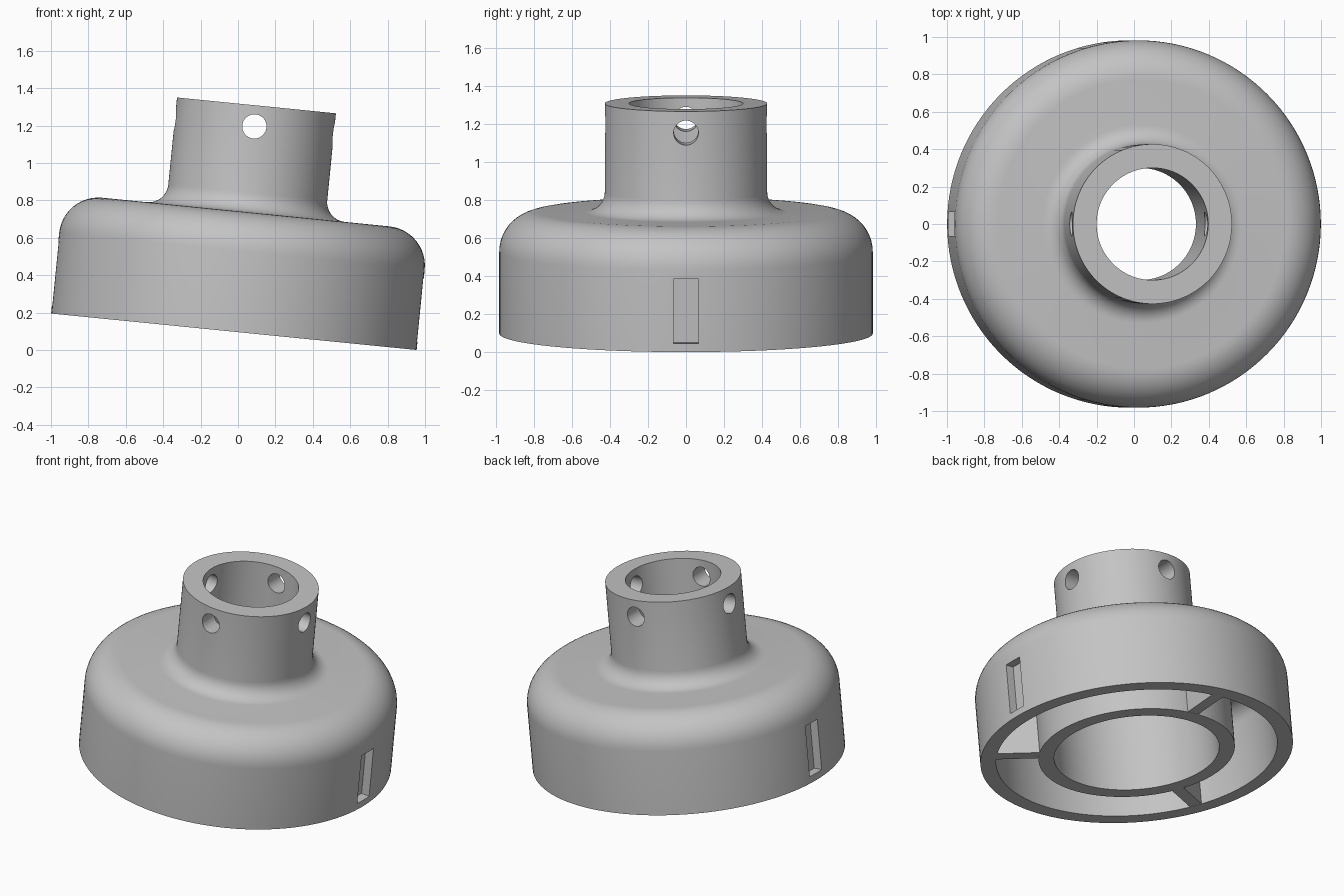
import bpy, bmesh, math
from mathutils import Matrix, Vector

if "Cube" in bpy.data.objects:
    bpy.data.objects.remove(bpy.data.objects["Cube"])

TILT = math.atan2(0.195, 1.955)
FRAME = Matrix.Translation((-0.022, 0, 0.0975)) @ Matrix.Rotation(TILT, 4, 'Y')

grey = bpy.data.materials.new("plain_grey")
grey.use_nodes = True
grey.diffuse_color = (0.55, 0.55, 0.55, 1)
grey.node_tree.nodes["Principled BSDF"].inputs["Base Color"].default_value = (0.55, 0.55, 0.55, 1)


def finish(bm, name):
    """Turn a bmesh into an object standing in the tilted frame."""
    bmesh.ops.recalc_face_normals(bm, faces=bm.faces)
    mesh = bpy.data.meshes.new(name)
    bm.to_mesh(mesh)
    bm.free()
    mesh.materials.append(grey)
    ob = bpy.data.objects.new(name, mesh)
    bpy.context.collection.objects.link(ob)
    ob.matrix_world = FRAME
    return ob


def arc(cx, cz, r, start, end, n=12):
    angles = [math.radians(start + (end - start) * i / n) for i in range(n + 1)]
    return [(cx + r * math.cos(a), cz + r * math.sin(a)) for a in angles]


def revolve(profile, name, steps=128):
    bm = bmesh.new()
    verts = [bm.verts.new((r, 0, z)) for r, z in profile]
    edges = [bm.edges.new((v, verts[i - 1])) for i, v in enumerate(verts)]
    bmesh.ops.spin(bm, geom=verts + edges, cent=(0, 0, 0), axis=(0, 0, 1),
                   angle=math.tau, steps=steps)
    bmesh.ops.remove_doubles(bm, verts=bm.verts, dist=1e-5)
    return finish(bm, name)


def box(center, size, name, turn=0):
    bm = bmesh.new()
    m = (Matrix.Rotation(turn, 4, 'Z') @ Matrix.Translation(center)
         @ Matrix.Diagonal((*size, 1)))
    bmesh.ops.create_cube(bm, size=1, matrix=m)
    return finish(bm, name)


def rod(axis, height, radius, name):
    bm = bmesh.new()
    m = (Matrix.Translation((0, 0, height))
         @ Vector(axis).to_track_quat('Z', 'Y').to_matrix().to_4x4())
    bmesh.ops.create_cone(bm, cap_ends=True, segments=32, radius1=radius,
                          radius2=radius, depth=1.2, matrix=m)
    return finish(bm, name)


# Hollow body: rounded drum, filleted neck, bore, inner ring and channel
CEIL = 0.55
profile = [(0.982, 0)]
profile += arc(0.772, 0.433, 0.21, 0, 90)
profile += arc(0.532, 0.748, 0.105, 270, 180, 8)
profile += [(0.427, 1.216), (0.30, 1.216), (0.30, CEIL), (0.519, CEIL),
            (0.519, 0), (0.617, 0), (0.617, CEIL)]
profile += arc(0.774, 0.44, 0.11, 90, 0, 6)
profile += [(0.884, 0)]
body = revolve(profile, "body")

# Cross holes in the neck and blind slots on both sides of the drum
cutters = [rod((1, 0, 0), 1.103, 0.065, "hole_cutter_x"),
           rod((0, 1, 0), 1.103, 0.065, "hole_cutter_y")]
for side in (1, -1):
    cutters.append(box((side * 1.0, 0, 0.216), (0.156, 0.13, 0.342), "slot_cutter"))

bpy.context.view_layer.objects.active = body
for cutter in cutters:
    cutter.hide_render = True
    mod = body.modifiers.new("cut", 'BOOLEAN')
    mod.operation = 'DIFFERENCE'
    mod.solver = 'EXACT'
    mod.object = cutter
    bpy.ops.object.modifier_apply(modifier=mod.name)
for cutter in cutters:
    bpy.data.objects.remove(cutter)

bpy.ops.object.select_all(action='DESELECT')
body.select_set(True)
bpy.ops.object.shade_smooth_by_angle(angle=math.radians(30))

# Three ribs bridging the ring and the outer wall
for i in range(3):
    box((0.75, 0, 0.2805), (0.29, 0.08, 0.559), "rib_%d" % (i + 1),
        math.radians(-35 + 120 * i))
